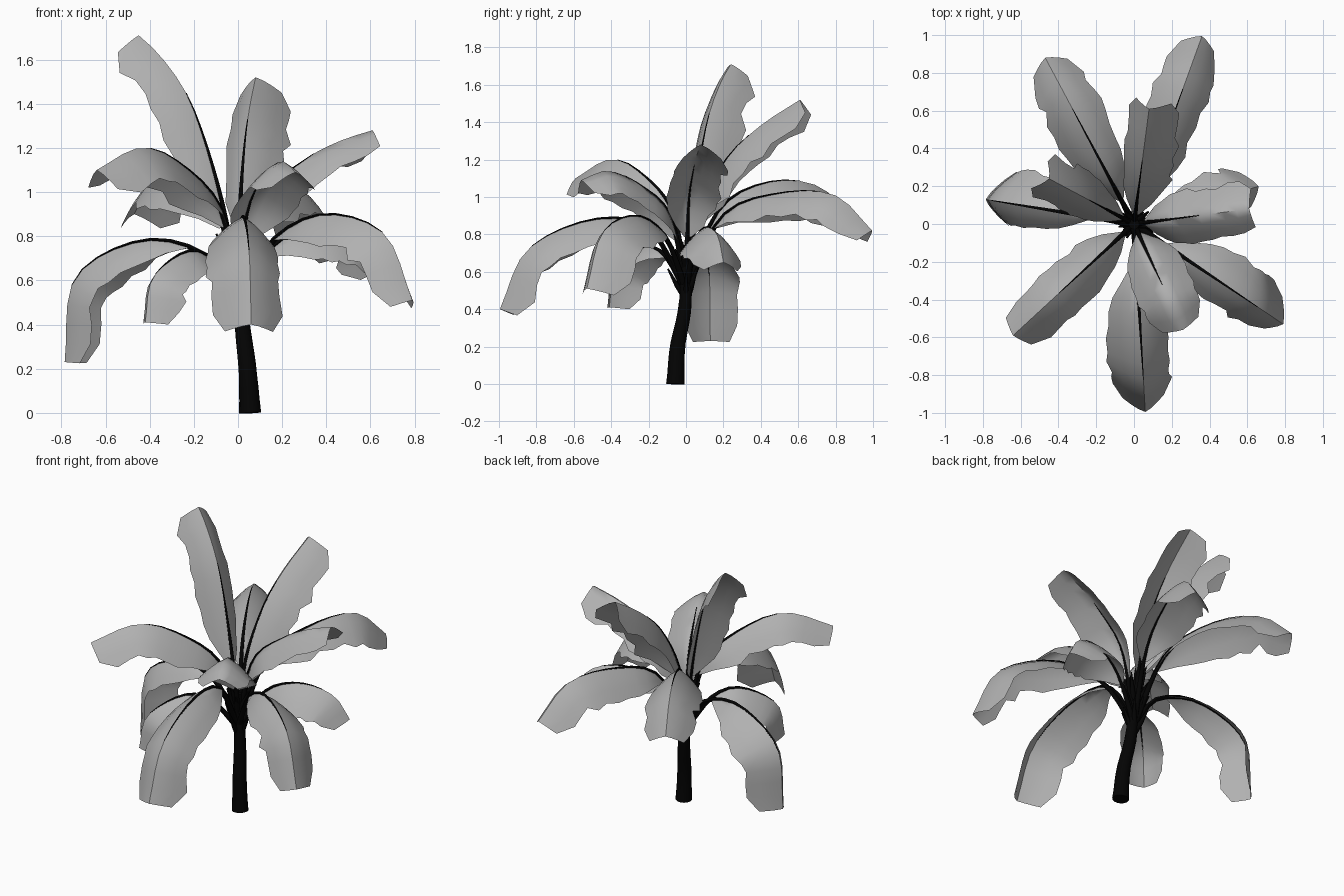
import bpy, bmesh, math, random
from mathutils import Vector

random.seed(11)
if "Cube" in bpy.data.objects:
    bpy.data.objects.remove(bpy.data.objects["Cube"], do_unlink=True)


def make_material(name, value):
    mat = bpy.data.materials.new(name)
    mat.use_nodes = True
    colour = (value, value, value, 1)
    mat.diffuse_color = colour
    bsdf = mat.node_tree.nodes["Principled BSDF"]
    bsdf.inputs["Base Color"].default_value = colour
    bsdf.inputs["Roughness"].default_value = 0.8
    return mat


leaf_grey = make_material("leaf grey", 0.44)
bark_black = make_material("bark black", 0.001)


def finish(bm, name, material, angle=60):
    mesh = bpy.data.meshes.new(name)
    bm.to_mesh(mesh)
    bm.free()
    mesh.materials.append(material)
    obj = bpy.data.objects.new(name, mesh)
    bpy.context.collection.objects.link(obj)
    bpy.ops.object.select_all(action='DESELECT')
    obj.select_set(True)
    bpy.context.view_layer.objects.active = obj
    bpy.ops.object.shade_smooth_by_angle(angle=math.radians(angle))


def spline(points, count):
    """Even samples of a smooth curve through the points."""
    pts = [2 * points[0] - points[1]] + points + [2 * points[-1] - points[-2]]
    dense = []
    for a, b, c, d in zip(pts, pts[1:], pts[2:], pts[3:]):
        for k in range(20):
            t = k / 20
            dense.append(0.5 * (2 * b + (c - a) * t + (2 * a - 5 * b + 4 * c - d) * t ** 2
                                + (3 * b - a - 3 * c + d) * t ** 3))
    dense.append(points[-1])
    length = [0]
    for a, b in zip(dense, dense[1:]):
        length.append(length[-1] + (b - a).length)
    out, i = [], 0
    for k in range(count):
        goal = length[-1] * k / (count - 1)
        while i < len(dense) - 2 and length[i + 1] < goal:
            i += 1
        f = (goal - length[i]) / max(length[i + 1] - length[i], 1e-6)
        out.append(dense[i].lerp(dense[i + 1], min(f, 1)))
    return out


def add_tube(bm, path, radii, sides):
    rings = []
    for i, p in enumerate(path):
        tangent = path[min(i + 1, len(path) - 1)] - path[max(i - 1, 0)]
        turn = tangent.to_track_quat('Z', 'Y')
        rings.append([bm.verts.new(p + turn @ Vector((radii[i] * math.cos(a), radii[i] * math.sin(a), 0)))
                      for a in (math.tau * k / sides for k in range(sides))])
    for low, high in zip(rings, rings[1:]):
        for k in range(sides):
            n = (k + 1) % sides
            bm.faces.new((low[k], low[n], high[n], high[k]))
    bm.faces.new(rings[0][::-1])
    bm.faces.new(rings[-1])


# Trunk: leaning, slightly flared at the foot
bm = bmesh.new()
trunk_path = spline([Vector(p) for p in ((.055, -.057, 0), (.043, -.045, .2), (.018, -.005, .42), (0, 0, .72))], 14)
add_tube(bm, trunk_path, [.05 - .022 * (i / 13) ** .7 for i in range(14)], 14)
finish(bm, "trunk", bark_black)

# Old leaf stubs around the crown
bm = bmesh.new()
for k in range(18):
    angle = k * 2.4
    out = Vector((math.cos(angle), math.sin(angle), 0))
    base = Vector((0, 0, .43 + .013 * k))
    reach = random.uniform(.06, .1)
    add_tube(bm, [base, base + out * reach * .5 + Vector((0, 0, .07)),
                  base + out * reach + Vector((0, 0, .16))], [.02, .014, .005], 6)
finish(bm, "leaf_stubs", bark_black)

OUTLINE = (.12, .52, .78, .92, .95, 1.05, 1, 1.05, .97, 1, .97, .68)
ACROSS = (-1, -.66, -.33, 0, .33, .66, 1)


def add_leaf(name, tip, bends, width=.14, fold=.145, skew=0):
    """Arching rib through (share of reach, height) bends, with a folded ragged blade."""
    tip = Vector(tip)
    flat = Vector((tip.x, tip.y, 0))
    path = spline([Vector((0, 0, .5))] + [flat * r + Vector((0, 0, z)) for r, z in bends] + [tip], 16)
    side = flat.normalized().cross(Vector((0, 0, 1)))

    # Blade, with each edge torn in a few broad steps
    bm = bmesh.new()
    first = len(path) - len(OUTLINE)
    rows = []
    tear = {-1: 1, 1: 1}
    for i, share in enumerate(OUTLINE):
        j = first + i
        tangent = (path[min(j + 1, len(path) - 1)] - path[j - 1]).normalized()
        normal = side.cross(tangent)
        for s in tear:
            if random.random() < .45:
                tear[s] = random.uniform(.86, 1.08)
        row = []
        for u in ACROSS:
            s = 1 if u > 0 else -1
            w = abs(u) * tear[s] * share
            row.append(bm.verts.new(path[j] + side * (s + skew) * width * w - normal * fold * w ** 1.3))
        rows.append(row)
    for a, b in zip(rows, rows[1:]):
        for k in range(len(ACROSS) - 1):
            bm.faces.new((a[k], a[k + 1], b[k + 1], b[k]))
    finish(bm, name + "_blade", leaf_grey)

    # Stalk tapering into the midrib
    bm = bmesh.new()
    stalk = path[:12]
    add_tube(bm, stalk, [.019 * (1 - i / len(stalk)) ** 1.2 + .001 for i in range(len(stalk))], 6)
    finish(bm, name + "_stalk", bark_black)


# Upright leaves
add_leaf("tall_leaf", (-.45, .24, 1.71), ((.16, .95), (.45, 1.38), (.75, 1.6)), .125, .15)
add_leaf("upright_back_leaf", (.08, .61, 1.52), ((.1, .9), (.35, 1.2), (.65, 1.38)), .14, skew=.25)
add_leaf("upright_left_leaf", (.61, .08, 1.28), ((.16, .95), (.48, 1.14), (.75, 1.23)), .145, .12)

# Spreading leaves
add_leaf("front_right_leaf", (-.64, -.59, 1.1), ((.12, .92), (.43, 1.14), (.7, 1.2)))
add_leaf("short_front_leaf", (.26, -.56, 1.09), ((.15, .9), (.45, 1.07), (.75, 1.14)), .15, .12)
add_leaf("back_left_leaf", (.36, .995, .82), ((.2, .9), (.5, 1.02), (.8, 1.01)), .145)
add_leaf("back_right_leaf", (-.47, .88, .9), ((.2, .93), (.5, 1.08), (.8, 1.06)), .15)

# Drooping leaves
add_leaf("right_leaf", (-.785, .13, .23), ((.2, .72), (.56, .78), (.94, .61)), .15, .14, .2)
add_leaf("front_left_leaf", (.79, -.53, .51), ((.2, .78), (.5, .9), (.84, .81)), .145, skew=-.15)
add_leaf("front_leaf", (.06, -.995, .4), ((.2, .83), (.5, .88), (.85, .72)), .16, skew=.08)
add_leaf("low_front_right_leaf", (-.42, -.41, .41), ((.28, .69), (.56, .73), (.92, .61)), .125, .12)
add_leaf("left_leaf", (.66, .2, .65), ((.25, .76), (.55, .84), (.85, .79)), .145)
